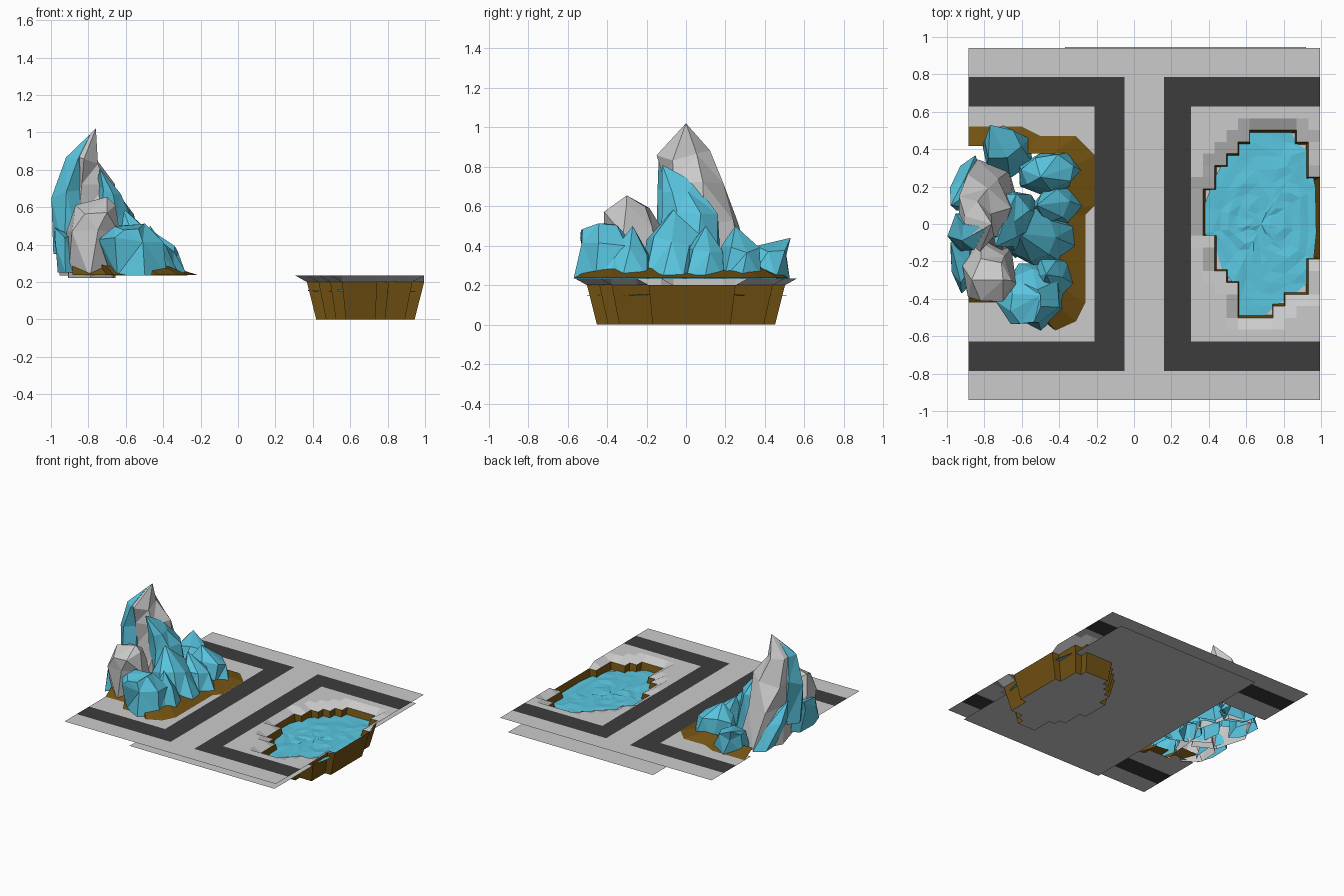
import bpy, bmesh, math, random
from mathutils import Vector

if "Cube" in bpy.data.objects:
    bpy.data.objects.remove(bpy.data.objects["Cube"])

random.seed(4)
TOP = 0.235


def material(name, rgb):
    m = bpy.data.materials.new(name)
    m.diffuse_color = (*rgb, 1)
    m.use_nodes = True
    m.node_tree.nodes["Principled BSDF"].inputs["Base Color"].default_value = m.diffuse_color
    return m


BLUE = material("ice_blue", (0.10, 0.56, 0.74))
BROWN = material("earth_brown", (0.17, 0.085, 0.006))
DARK = material("dark_path", (0.045, 0.045, 0.045))
GREY = material("plain_grey", (0.6, 0.6, 0.6))


def build(name, verts, faces, mats=(), idx=None, fix=False):
    me = bpy.data.meshes.new(name)
    me.from_pydata(verts, [], faces)
    for m in mats:
        me.materials.append(m)
    if idx:
        for p, i in zip(me.polygons, idx):
            p.material_index = i
    if fix:
        bm = bmesh.new()
        bm.from_mesh(me)
        bmesh.ops.remove_doubles(bm, verts=bm.verts, dist=1e-4)
        bmesh.ops.triangulate(bm, faces=[f for f in bm.faces if len(f.verts) == 4])
        bmesh.ops.recalc_face_normals(bm, faces=bm.faces)
        bm.to_mesh(me)
        bm.free()
    ob = bpy.data.objects.new(name, me)
    bpy.context.collection.objects.link(ob)
    return ob


def inside(x, y, poly):
    hit = False
    for (ax, ay), (bx, by) in zip(poly, poly[1:] + poly[:1]):
        if (ay > y) != (by > y) and x < (bx - ax) * (y - ay) / (by - ay) + ax:
            hit = not hit
    return hit


# Outlines of the pond and of the earth around the mountain
POND = [(.64, .52), (.83, .52), (.87, .44), (.93, .40), (.95, .30), (.97, .2), (.975, -.05),
        (.96, -.2), (.93, -.32), (.86, -.38), (.75, -.45), (.68, -.52), (.54, -.52),
        (.53, -.32), (.47, -.25), (.43, -.1), (.375, -.05), (.375, .1), (.43, .25), (.5, .38)]
MOUND = [(-.885, .52), (-.6, .52), (-.5, .47), (-.31, .47), (-.21, .37), (-.21, .1),
         (-.26, .05), (-.26, -.42), (-.31, -.52), (-.42, -.57), (-.48, -.52),
         (-.66, -.52), (-.7, -.42), (-.885, -.42)]
HOLE = [(-.885 - .05 if x < -.88 else -.885 + (x + .885) * .9, y * .9) for x, y in MOUND]

# Ground sheet: gridded, with dark paths, a pond opening and a mountain opening
C = 0.0627
xs = [-.885 + .675 * k / 11 for k in range(12)] + [-.05, .16] + [.995 - C * k for k in range(11, -1, -1)]
ys = [-.94, -.785] + [C * k for k in range(-10, 11)] + [.785, .94]
nx, ny = len(xs), len(ys)
pond_cells, faces, idx = set(), [], []
for i in range(nx - 1):
    for j in range(ny - 1):
        x, y = (xs[i] + xs[i + 1]) / 2, (ys[j] + ys[j + 1]) / 2
        if inside(x, y, POND):
            pond_cells.add((i, j))
            continue
        if inside(x, y, HOLE):
            continue
        path = abs(y) < .785 and (-.21 < x < -.05 or .16 < x < .306
                                  or (abs(y) > .627 and not -.05 < x < .16))
        a = i * ny + j
        faces.append((a, a + ny, a + ny + 1, a + 1))
        idx.append(int(path))

# Stepped rim edges of the pond opening
rim = []
for i, j in pond_cells:
    corners = [(i, j), (i + 1, j), (i + 1, j + 1), (i, j + 1)]
    sides = [(i, j - 1), (i + 1, j), (i, j + 1), (i - 1, j)]
    for k, s in enumerate(sides):
        if s not in pond_cells:
            rim.append((corners[k], corners[(k + 1) % 4]))
low = {v for e in rim for v in e}
verts = [(xs[i], ys[j], .2 if (i, j) in low else TOP) for i in range(nx) for j in range(ny)]
build("ground_sheet", verts, faces, (GREY, DARK), idx)


def floor_point(v):
    return (.68 + (xs[v[0]] - .68) * .84, ys[v[1]] * .9, 0)


# Pond walls tapering down to the floor
wv, wf = [], []
for a, b in rim:
    n = len(wv)
    wv += [(xs[a[0]], ys[a[1]], .2), (xs[b[0]], ys[b[1]], .2), floor_point(b), floor_point(a)]
    wf.append((n, n + 1, n + 2, n + 3))
build("pond_wall", wv, wf, (BROWN,), fix=True)

# Pond floor
fv, ff = [], []
for i, j in sorted(pond_cells):
    n = len(fv)
    fv += [floor_point(v) for v in ((i, j), (i, j + 1), (i + 1, j + 1), (i + 1, j))]
    ff.append((n, n + 1, n + 2, n + 3))
build("pond_floor", fv, ff)

# Lower sheet at water level
build("lower_sheet", [(-.37, -.85, .142), (.92, -.85, .142), (.92, .947, .142), (-.37, .947, .142)],
      [(0, 1, 2, 3)])

# Rippled water surface in concentric rings
N, R = len(POND), 7
wv, wf = [(.68, 0, .152)], []
for r in range(1, R + 1):
    for x, y in POND:
        s = r / R
        wv.append((.68 + (x - .68) * s, y * s * .98, .152 + random.uniform(-.006, .006)))
for k in range(N):
    k2 = (k + 1) % N
    wf.append((0, 1 + k2, 1 + k))
    for r in range(R - 1):
        a = 1 + r * N
        wf.append((a + k, a + k2, a + N + k2, a + N + k))
water = build("pond_water", wv, wf, (BLUE,), fix=True)
if water.data.polygons[0].normal.z < 0:
    water.data.flip_normals()

# Earth skirt around the mountain foot
M = len(MOUND)
sv = [(x, y, TOP + .001) for x, y in MOUND]
sv += [(-.885 + (x + .885) * .78, y * .8, TOP + random.uniform(.03, .065)) for x, y in MOUND]
build("earth_skirt", sv, [(k + 1, k, M + k, M + k + 1) for k in range(M - 1)], (BROWN,))


# Rock built from jittered rings (x, y, rx, ry, z) closing on a tip
def crag(name, mat, rings, tip, sides=7, jitter=.13):
    v, f = [], []
    turn = random.uniform(0, 1)
    for n, (x, y, rx, ry, z) in enumerate(rings):
        for k in range(sides):
            a = 2 * math.pi * (k + turn + .25 * n) / sides
            q = 1 + random.uniform(-jitter, jitter)
            dz = random.uniform(-.03, .03) if n else 0
            v.append((max(-1, x + rx * q * math.cos(a)), y + ry * q * math.sin(a), z + dz))
    v.append(tip)
    for k in range(sides):
        k2 = (k + 1) % sides
        for n in range(len(rings) - 1):
            a = n * sides
            f.append((a + k, a + k2, a + sides + k2, a + sides + k))
        a = (len(rings) - 1) * sides
        f.append((a + k, a + k2, len(v) - 1))
    build(name, v, f, (mat,), fix=True)


# Grey rock peaks
crag("main_spire", GREY, [(-.78, .08, .17, .27, TOP), (-.79, .08, .16, .2, .5),
                          (-.81, .03, .15, .16, .7), (-.83, -.01, .09, .13, .86)], (-.76, 0, 1.02), 6)
crag("second_peak", GREY, [(-.79, -.22, .14, .17, .22), (-.78, -.27, .14, .16, .48),
                           (-.76, -.3, .11, .12, .59)], (-.7, -.3, .655), 6)
# Blue ice crags
crag("spire_side_ice", BLUE, [(-.9, -.05, .08, .12, .35), (-.91, -.04, .085, .11, .68),
                              (-.87, -.05, .06, .08, .85)], (-.79, -.02, .99), 5)
crag("back_ice", BLUE, [(-.91, -.2, .06, .16, .25), (-.93, -.18, .06, .15, .42)], (-.98, -.1, .49), 6)
crag("front_ice", BLUE, [(-.52, -.37, .18, .18, TOP), (-.56, -.39, .17, .16, .41),
                         (-.58, -.43, .08, .1, .49)], (-.5, -.38, .51))
crag("foot_ice", BLUE, [(-.42, -.28, .1, .13, TOP), (-.46, -.28, .08, .1, .36)], (-.47, -.27, .5), 6)
crag("middle_ice", BLUE, [(-.47, -.08, .19, .15, TOP), (-.54, -.06, .13, .13, .42)], (-.62, -.05, .6), 8)
crag("tall_ice", BLUE, [(-.62, .02, .16, .18, TOP), (-.66, .02, .1, .14, .55),
                        (-.69, -.04, .06, .09, .7)], (-.74, -.12, .81))
crag("side_ice", BLUE, [(-.4, .1, .13, .12, TOP), (-.44, .1, .09, .09, .36)], (-.52, .1, .5), 6)
crag("far_ice", BLUE, [(-.45, .27, .17, .12, TOP), (-.46, .28, .14, .09, .38)], (-.5, .25, .5), 7)
crag("rear_ice", BLUE, [(-.68, .38, .15, .13, TOP), (-.71, .43, .1, .09, .37)], (-.77, .53, .44), 6)
crag("rear_edge_ice", BLUE, [(-.87, .22, .07, .15, TOP), (-.9, .16, .08, .1, .42)], (-.98, .1, .58), 5)
